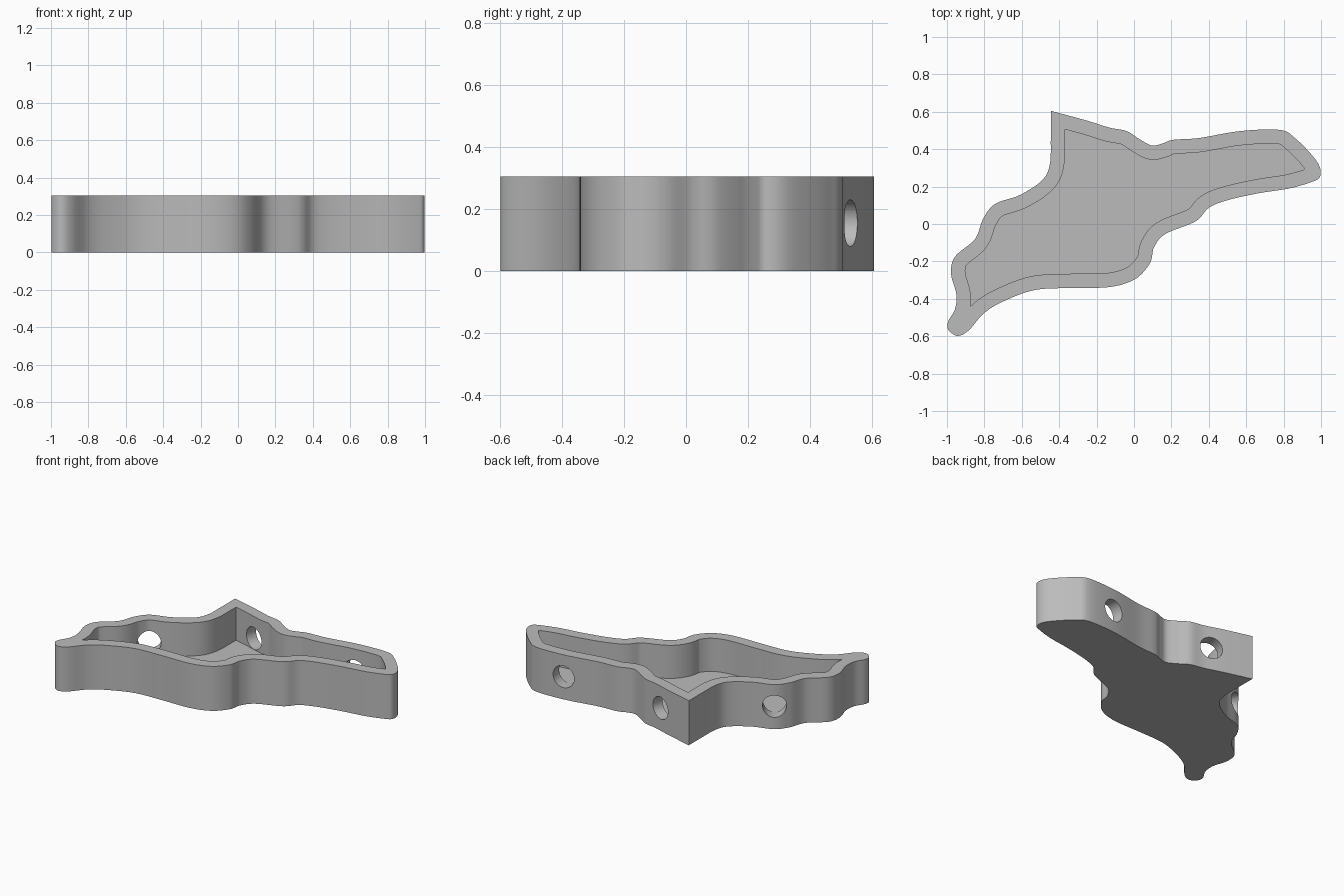
import bpy
import bmesh
from math import radians
from mathutils import Vector
from mathutils.geometry import intersect_point_line

HEIGHT = 0.305
WALL = 0.076
FLOOR = 0.078
STEPS = 8

# Footprint, clockwise from the one sharp corner
FOOTPRINT = [
    (-.445, .605), (-.26, .555), (-.13, .515), (-.04, .497), (.03, .453),
    (.095, .42), (.15, .43), (.21, .45), (.35, .46), (.57, .497),
    (.78, .503), (.86, .46), (.95, .37), (.993, .305), (.993, .25),
    (.95, .225), (.83, .19), (.67, .165), (.51, .13), (.405, .09),
    (.35, .03), (.3, 0), (.165, -.055), (.107, -.125), (.085, -.21),
    (.005, -.295), (-.13, -.337), (-.34, -.342), (-.53, -.353), (-.69, -.41),
    (-.8, -.475), (-.885, -.57), (-.945, -.598), (-.993, -.565), (-.993, -.52),
    (-.957, -.455), (-.95, -.375), (-.978, -.265), (-.957, -.175),
    (-.85, -.08), (-.807, .027), (-.743, .107), (-.61, .155), (-.49, .235),
    (-.45, .32), (-.445, .455),
]

# Centre and outward direction of each round wall opening
OPENINGS = {
    "arm_hole": ((.58, .497), (-.1, 1)),
    "back_hole": ((-.178, .53), (.29, .96)),
    "side_hole": ((-.745, .107), (-.55, .84)),
}


def smooth_outline(points):
    """Spline through the points, sharp only at the first one."""
    pts = [Vector(p) for p in points]
    pts = [pts[0]] + pts + [pts[0], pts[0]]
    result = []
    for a, b, c, d in zip(pts, pts[1:], pts[2:], pts[3:]):
        for i in range(STEPS):
            t = i / STEPS
            result.append(b + (c - a) * t / 2
                          + (a * 2 - b * 5 + c * 4 - d) * t * t / 2
                          + (b * 3 - a - c * 3 + d) * t ** 3 / 2)
    return result


def inset_outline(outline, distance):
    """Parallel inner outline without the loops that form at tight tips."""
    edges = list(zip(outline, outline[1:] + outline[:1]))

    def clearance(p):
        best = 9.0
        for a, b in edges:
            _, t = intersect_point_line(p, a, b)
            best = min(best, (a.lerp(b, min(max(t, 0), 1)) - p).length)
        return best

    result = []
    for a, b in edges:
        along = (b - a).normalized()
        p = (a + b) / 2 + Vector((along.y, -along.x)) * distance
        if clearance(p) > distance * 0.985:
            result.append(p)
    return result


def prism(name, outline, bottom, top):
    bm = bmesh.new()
    face = bm.faces.new([bm.verts.new((p.x, p.y, bottom)) for p in outline])
    extruded = bmesh.ops.extrude_face_region(bm, geom=[face])["geom"]
    verts = [g for g in extruded if isinstance(g, bmesh.types.BMVert)]
    bmesh.ops.translate(bm, verts=verts, vec=(0, 0, top - bottom))
    bmesh.ops.recalc_face_normals(bm, faces=bm.faces)
    mesh = bpy.data.meshes.new(name)
    bm.to_mesh(mesh)
    bm.free()
    obj = bpy.data.objects.new(name, mesh)
    bpy.context.collection.objects.link(obj)
    return obj


def cut(target, cutter):
    cutter.hide_render = True
    mod = target.modifiers.new(cutter.name, "BOOLEAN")
    mod.operation = "DIFFERENCE"
    mod.solver = "EXACT"
    mod.object = cutter
    bpy.context.view_layer.objects.active = target
    bpy.ops.object.modifier_apply(modifier=mod.name)
    bpy.data.objects.remove(cutter, do_unlink=True)


default_cube = bpy.data.objects.get("Cube")
if default_cube:
    bpy.data.objects.remove(default_cube, do_unlink=True)

grey = bpy.data.materials.new("plain_grey")
grey.use_nodes = True
color = (0.5, 0.5, 0.5, 1)
grey.diffuse_color = color
grey.node_tree.nodes["Principled BSDF"].inputs["Base Color"].default_value = color

# Tray body, hollowed from the top
outline = smooth_outline(FOOTPRINT)
tray = prism("tray", outline, 0, HEIGHT)
cut(tray, prism("cavity", inset_outline(outline, WALL), FLOOR, HEIGHT + 0.1))

# Round openings through the back and side walls
for name, (centre, outward) in OPENINGS.items():
    bpy.ops.mesh.primitive_cylinder_add(
        vertices=48, radius=0.075, depth=0.36, location=(*centre, 0.155))
    drill = bpy.context.object
    drill.name = name
    drill.rotation_euler = Vector((*outward, 0)).to_track_quat("Z", "Y").to_euler()
    bpy.context.view_layer.update()
    cut(tray, drill)

tray.data.materials.clear()
tray.data.materials.append(grey)
bpy.ops.object.select_all(action="DESELECT")
tray.select_set(True)
bpy.context.view_layer.objects.active = tray
bpy.ops.object.shade_smooth_by_angle(angle=radians(30))
